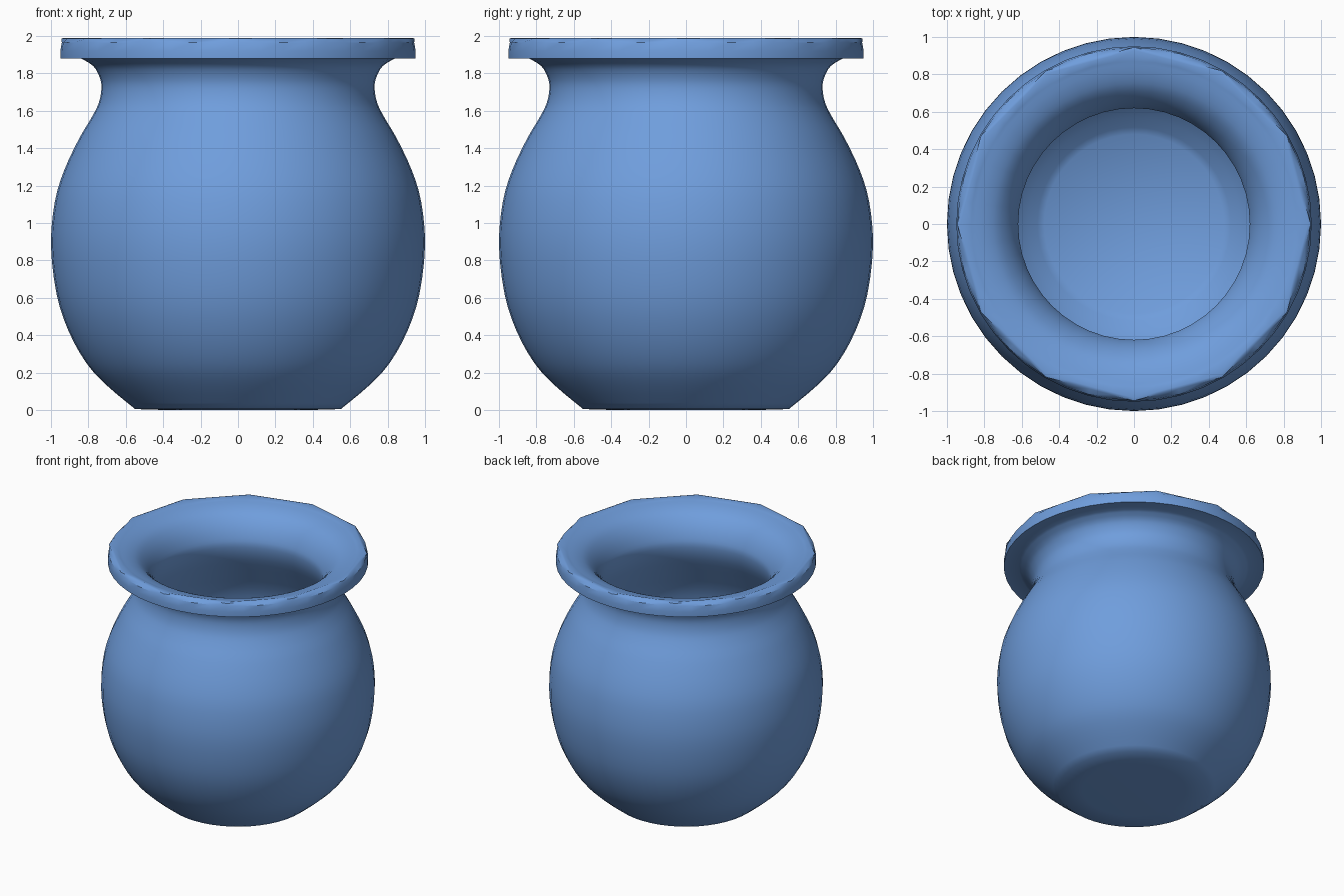
import bpy, bmesh, math

if "Cube" in bpy.data.objects:
    bpy.data.objects.remove(bpy.data.objects["Cube"])

SEG = 48


def curve(pts, n=3):
    """Smooth Catmull-Rom curve through the (radius, z) points."""
    out = []
    p = [pts[0]] + pts + [pts[-1]]
    for i in range(1, len(p) - 2):
        a, b, c, d = p[i - 1:i + 3]
        for k in range(n):
            t = k / n
            out.append(tuple(0.5 * (2 * b[j] + (c[j] - a[j]) * t
                       + (2 * a[j] - 5 * b[j] + 4 * c[j] - d[j]) * t * t
                       + (3 * b[j] - a[j] - 3 * c[j] + d[j]) * t ** 3) for j in (0, 1)))
    return out + [pts[-1]]


# Outer belly, neck and underside of the lip
outer = curve([(0.55, 0.005), (0.70, 0.13), (0.81, 0.25), (0.905, 0.42), (0.97, 0.62),
               (1.0, 0.88), (0.98, 1.11), (0.93, 1.28), (0.85, 1.45), (0.785, 1.56),
               (0.745, 1.64), (0.73, 1.72), (0.74, 1.78), (0.775, 1.84), (0.84, 1.88)])
# Lip edge: round below, twelve-sided on top
lip = [(0.95, 1.88), (0.95, 1.92), (0.942, 1.965), (0.945, 1.985), (0.93, 1.99)]
faceted = {len(outer) + 3, len(outer) + 4}
# Funnel-shaped mouth and hollow inside
inner = curve([(0.87, 1.978), (0.80, 1.96), (0.73, 1.925), (0.67, 1.86), (0.63, 1.78),
               (0.62, 1.71), (0.65, 1.60), (0.74, 1.43), (0.84, 1.22), (0.89, 0.88),
               (0.86, 0.64), (0.75, 0.38), (0.62, 0.22), (0.48, 0.11)])
profile = [(0.38, 0.0)] + outer + lip + inner
faceted = {i + 1 for i in faceted}

bm = bmesh.new()
rings = []
for i, (r, z) in enumerate(profile):
    ring = []
    for s in range(SEG):
        a = 2 * math.pi * s / SEG
        f = 1.0
        if i in faceted:
            f = math.cos(math.pi / 12) / math.cos(a % (math.pi / 6) - math.pi / 12)
        ring.append(bm.verts.new((r * f * math.cos(a), r * f * math.sin(a), z)))
    rings.append(ring)
for lo, hi in zip(rings, rings[1:]):
    for s in range(SEG):
        t = (s + 1) % SEG
        bm.faces.new((lo[s], lo[t], hi[t], hi[s]))
# Base underneath and floor inside
bm.faces.new(rings[0][::-1])
bm.faces.new(rings[-1])
bmesh.ops.recalc_face_normals(bm, faces=bm.faces)

mesh = bpy.data.meshes.new("pot")
bm.to_mesh(mesh)
bm.free()
pot = bpy.data.objects.new("pot", mesh)
bpy.context.collection.objects.link(pot)

# Glaze colour
mat = bpy.data.materials.new("blue_glaze")
mat.diffuse_color = (0.16, 0.34, 0.72, 1)
mat.use_nodes = True
mat.node_tree.nodes["Principled BSDF"].inputs["Base Color"].default_value = mat.diffuse_color
mesh.materials.append(mat)

bpy.context.view_layer.objects.active = pot
pot.select_set(True)
bpy.ops.object.shade_smooth_by_angle(angle=math.radians(40))
